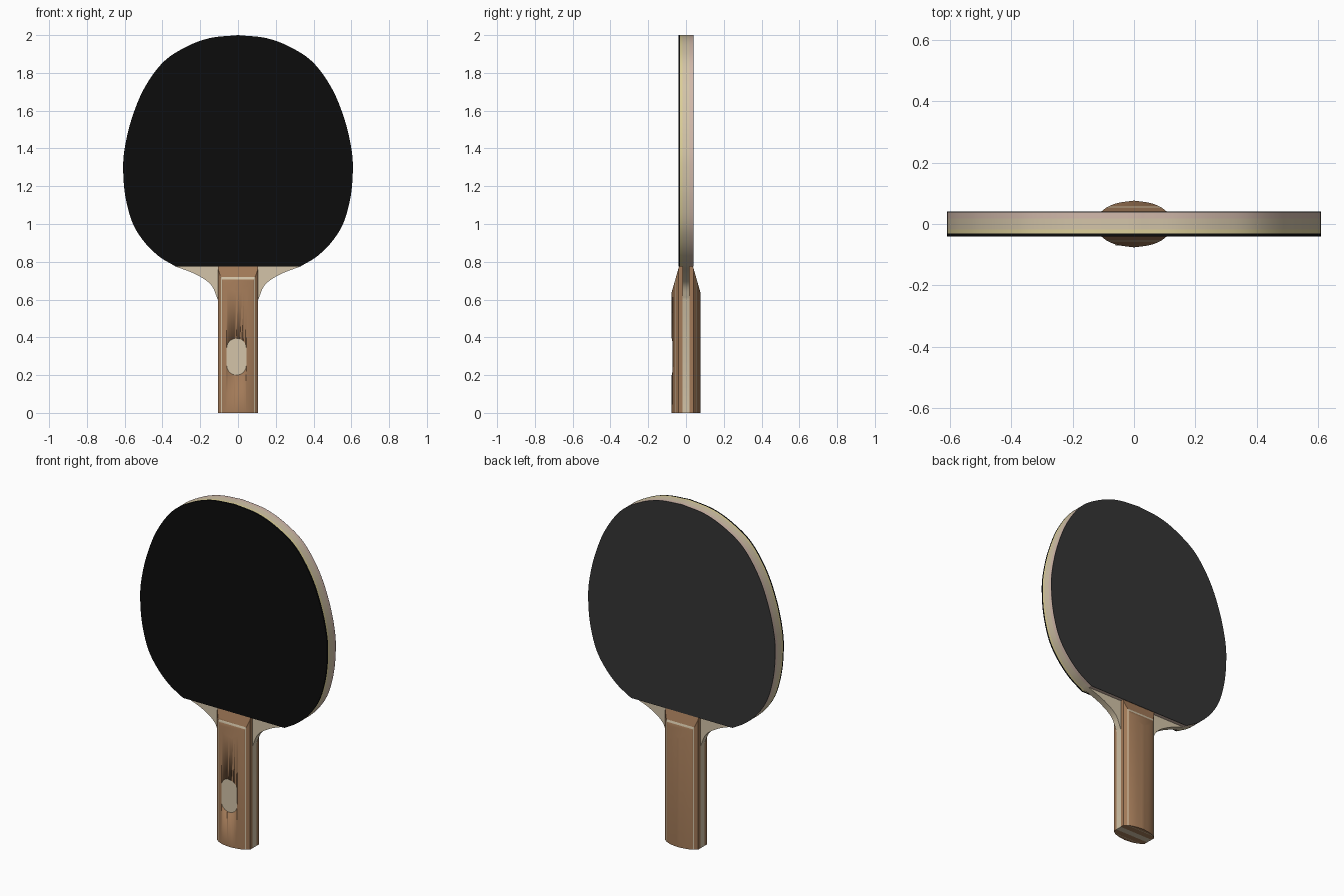
import bpy, bmesh, math
from mathutils import Vector

if "Cube" in bpy.data.objects:
    bpy.data.objects.remove(bpy.data.objects["Cube"])


def material(name, hex_rgb):
    ch = [int(hex_rgb[i:i + 2], 16) / 255 for i in (0, 2, 4)]
    m = bpy.data.materials.new(name)
    m.diffuse_color = [((c + 0.055) / 1.055) ** 2.4 if c > 0.04 else c / 12.92 for c in ch] + [1]
    m.use_nodes = True
    m.node_tree.nodes["Principled BSDF"].inputs["Base Color"].default_value = m.diffuse_color
    return m


BLACK = material("black_rubber", "0c0c0c")
GREY = material("dark_grey_rubber", "353535")
YELLOW = material("yellow_sponge", "dccf98")
PINK = material("pink_sponge", "d2b9ab")
WOOD = material("pale_wood", "d3c4a8")
BROWN = material("brown_wood", "a27a58")


def finish(bm, name, mat):
    bmesh.ops.recalc_face_normals(bm, faces=bm.faces)
    me = bpy.data.meshes.new(name)
    bm.to_mesh(me)
    bm.free()
    ob = bpy.data.objects.new(name, me)
    bpy.context.collection.objects.link(ob)
    me.materials.append(mat)
    bpy.ops.object.select_all(action='DESELECT')
    ob.select_set(True)
    bpy.context.view_layer.objects.active = ob
    bpy.ops.object.shade_smooth_by_angle(angle=math.radians(30))
    return ob


def prism(points, direction):
    """Closed solid: a polygon of 3D points swept along direction."""
    bm = bmesh.new()
    face = bm.faces.new([bm.verts.new(p) for p in points])
    ext = bmesh.ops.extrude_face_region(bm, geom=[face], use_keep_orig=True)
    bmesh.ops.translate(bm, vec=direction, verts=[v for v in ext['geom'] if isinstance(v, bmesh.types.BMVert)])
    return bm


def plate(name, outline, y0, y1, mat):
    return finish(prism([(x, y0, z) for x, z in outline], (0, y1 - y0, 0)), name, mat)


def spline(pts, steps=6):
    """Catmull-Rom curve through 2D points."""
    p = [Vector(q) for q in pts]
    p = [2 * p[0] - p[1]] + p + [2 * p[-1] - p[-2]]
    out = []
    for a, b, c, d in zip(p, p[1:], p[2:], p[3:]):
        for i in range(steps):
            t = i / steps
            out.append(tuple(0.5 * (2 * b + (c - a) * t + (2 * a - 5 * b + 4 * c - d) * t * t
                                    + (3 * b - a - 3 * c + d) * t ** 3)))
    return out + [tuple(pts[-1])]


def mirrored(right):
    return right + [(-x, z) for x, z in reversed(right) if x > 1e-5]


# Head and neck outlines, right half
head = spline([(0, 2), (.15, 1.984), (.28, 1.935), (.40, 1.853), (.50, 1.712), (.565, 1.55),
               (.60, 1.40), (.608, 1.29), (.597, 1.15), (.56, 1.01), (.50, .91), (.42, .83), (.33, .775)])
neck = spline([(.33, .775), (.222, .733), (.143, .678), (.107, .60)])
plate("blade", mirrored(head + neck[1:] + [(.107, 0)]), -.018, .018, WOOD)

# Sponges and rubbers
pad = mirrored(head)
plate("front_sponge", pad, -.031, -.018, YELLOW)
plate("front_rubber", pad, -.04, -.031, BLACK)
plate("back_sponge", pad, .018, .038, PINK)
plate("back_rubber", pad, .038, .04, GREY)

# Handle: each side is a domed slab split into brown, pale stripe and brown layers
dome = spline([(.107, .04), (.085, .056), (.05, .069), (0, .076)], 5)
section = [(.107, .018)] + dome
section = section + [(-x, y) for x, y in reversed(section[:-1])]


def slab(name, sign, y0, y1, mat):
    bm = prism([(x, y, 0) for x, y in section], (0, 0, .775))
    cuts = [((0, .037, .775), (0, .14, .04)), ((0, y0, 0), (0, -1, 0)), ((0, y1, 0), (0, 1, 0))]
    for co, no in cuts:
        bmesh.ops.bisect_plane(bm, geom=bm.verts[:] + bm.edges[:] + bm.faces[:], dist=1e-6,
                               plane_co=co, plane_no=no, clear_outer=True)
        bmesh.ops.holes_fill(bm, edges=[e for e in bm.edges if e.is_boundary])
    for v in bm.verts:
        v.co.y *= sign
    return finish(bm, name, mat)


for side, sign in (("front", -1), ("back", 1)):
    slab(side + "_handle_base", sign, .01, .053, BROWN)
    slab(side + "_handle_stripe", sign, .053, .0565, WOOD)
    top = slab(side + "_handle_top", sign, .0565, .1, BROWN)
    if side == "front":
        front_top = top

# Flat oval badge let into the front of the handle
oval = []
for zc, start in ((.343, 0), (.252, math.pi)):
    for i in range(17):
        a = start + math.pi * i / 16
        oval.append((-.008 + .052 * math.cos(a), zc + .052 * math.sin(a)))
cutter = plate("badge_cutter", oval, -.2, -.066, WOOD)
cutter.hide_render = True
mod = front_top.modifiers.new("pocket", 'BOOLEAN')
mod.operation = 'DIFFERENCE'
mod.object = cutter
bpy.context.view_layer.objects.active = front_top
bpy.ops.object.modifier_apply(modifier=mod.name)
bpy.data.objects.remove(cutter)
plate("badge", oval, -.0692, -.066, WOOD)
